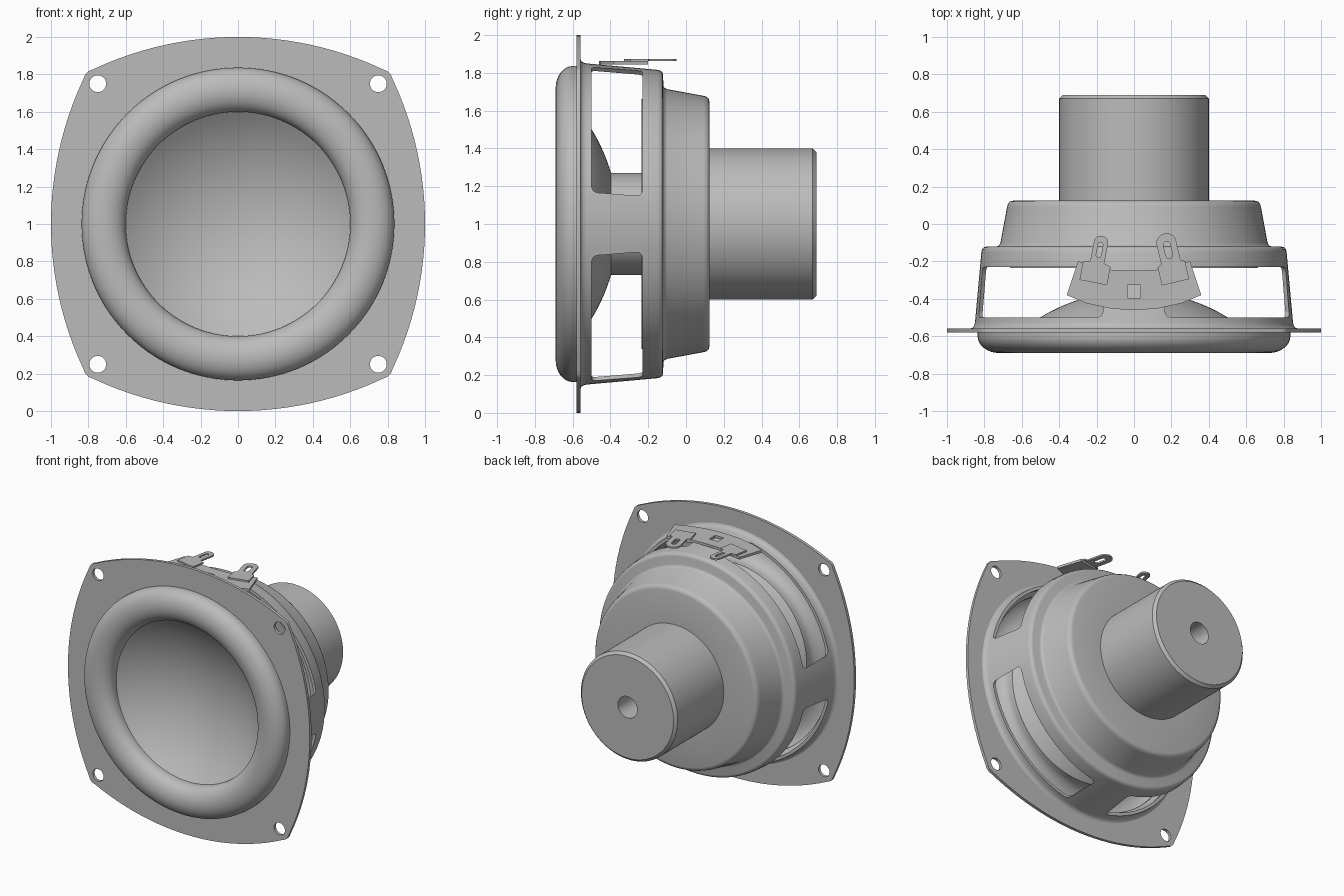
import bpy, bmesh
from math import sin, cos, pi, sqrt, radians

if "Cube" in bpy.data.objects:
    bpy.data.objects.remove(bpy.data.objects["Cube"])

SEG = 128
GREY = bpy.data.materials.new("mid_grey")
GREY.diffuse_color = (0.5, 0.5, 0.5, 1)
GREY.use_nodes = True
GREY.node_tree.nodes["Principled BSDF"].inputs["Base Color"].default_value = GREY.diffuse_color


def finish(ob, angle=30):
    bpy.ops.object.select_all(action='DESELECT')
    ob.select_set(True)
    bpy.context.view_layer.objects.active = ob
    bpy.ops.object.shade_smooth_by_angle(angle=radians(angle))
    if not ob.data.materials:
        ob.data.materials.append(GREY)


def lathe(name, profile, closed=False, angle=30):
    """Revolve (radius, y) points around the speaker axis at z = 1."""
    bm = bmesh.new()
    rings = []
    for r, y in profile:
        rings.append([bm.verts.new((r * cos(2 * pi * i / SEG), y, 1 + r * sin(2 * pi * i / SEG)))
                      for i in range(SEG)])
    pairs = list(zip(rings, rings[1:]))
    if closed:
        pairs.append((rings[-1], rings[0]))
    for a, b in pairs:
        for i in range(SEG):
            j = (i + 1) % SEG
            bm.faces.new((a[i], a[j], b[j], b[i]))
    bmesh.ops.remove_doubles(bm, verts=bm.verts, dist=1e-5)
    bmesh.ops.recalc_face_normals(bm, faces=bm.faces)
    me = bpy.data.meshes.new(name)
    bm.to_mesh(me)
    bm.free()
    ob = bpy.data.objects.new(name, me)
    bpy.context.collection.objects.link(ob)
    finish(ob, angle)
    return ob


def flat(name, loops, thick, loc, rot=(0, 0, 0)):
    """Flat plate from an outline plus hole loops."""
    cu = bpy.data.curves.new(name, 'CURVE')
    cu.dimensions = '2D'
    cu.fill_mode = 'BOTH'
    cu.extrude = thick / 2
    for pts in loops:
        sp = cu.splines.new('POLY')
        sp.points.add(len(pts) - 1)
        for p, (x, y) in zip(sp.points, pts):
            p.co = (x, y, 0, 1)
        sp.use_cyclic_u = True
    ob = bpy.data.objects.new(name, cu)
    ob.location, ob.rotation_euler = loc, rot
    bpy.context.collection.objects.link(ob)
    bpy.ops.object.select_all(action='DESELECT')
    ob.select_set(True)
    bpy.context.view_layer.objects.active = ob
    bpy.ops.object.convert(target='MESH')
    finish(bpy.context.view_layer.objects.active)


def circle(cx, cy, r, n=32):
    return [(cx + r * cos(2 * pi * i / n), cy + r * sin(2 * pi * i / n)) for i in range(n)]


# Mounting flange: four bowed sides, blunt corners, screw holes
R = 1.82
side = [(x, 1 - R + sqrt(R * R - x * x)) for x in [0.775 - 1.55 * i / 24 for i in range(25)]]
side += [(-0.80, 0.817), (-0.817, 0.80)]
outline = []
for k in range(4):
    c, s = cos(k * pi / 2), sin(k * pi / 2)
    outline += [(x * c - y * s, x * s + y * c) for x, y in side]
holes = [circle(sx * 0.75, sz * 0.75, 0.045) for sx in (-1, 1) for sz in (-1, 1)]
flat("mounting_flange", [outline, circle(0, 0, 0.8, SEG)] + holes, 0.022,
     (0, -0.57, 1), (pi / 2, 0, 0))

# Rubber surround: half roll
roll = [(0.718 + 0.118 * cos(t), -0.60 - 0.09 * sin(t)) for t in [pi * i / 24 for i in range(25)]]
lathe("surround", [(0.836, -0.565)] + roll + [(0.60, -0.575)])

# Dished cone, thin sheet with front and back skins
D = 0.96
dish = [(0.6 * i / 16, -0.37 - D + sqrt(D * D - (0.6 * i / 16) ** 2)) for i in range(17)]
lathe("cone", dish + [(r, y + 0.012) for r, y in reversed(dish)])

# Voice coil and rippled spider
lathe("voice_coil", [(0.27, -0.402), (0.27, 0.11)])
lathe("spider", [(0.27 + 0.46 * i / 48, -0.215 + 0.012 * sin(i * pi / 4) * (i < 41) - 0.02 * (i >= 41))
                 for i in range(49)])

# Basket shell
basket = lathe("basket", [
    (0.878, -0.56), (0.864, -0.555), (0.855, -0.545), (0.85, -0.525), (0.816, -0.15), (0.812, -0.135),
    (0.803, -0.125), (0.79, -0.121), (0.735, -0.12), (0.722, -0.115), (0.714, -0.10),
    (0.679, 0.09), (0.674, 0.108), (0.664, 0.12), (0.645, 0.125), (0.38, 0.125),
    (0.38, 0.10), (0.635, 0.10), (0.655, 0.085), (0.69, -0.12), (0.70, -0.14),
    (0.775, -0.145), (0.793, -0.16), (0.828, -0.53), (0.80, -0.56)], closed=True, angle=48)

# Four rounded windows cut in the basket wall
for k in range(4):
    a = pi / 4 + k * pi / 2
    bpy.ops.mesh.primitive_cube_add(size=1, location=(0.85 * sin(a), -0.365, 1 + 0.85 * cos(a)),
                                    rotation=(0, a, 0))
    cutter = bpy.context.object
    cutter.name = "window_cutter"
    cutter.hide_render = True
    cutter.data.materials.append(GREY)
    for v in cutter.data.vertices:
        v.co.x *= 0.937
        v.co.y *= 0.27
        v.co.z *= 0.6
    bev = cutter.modifiers.new("round", 'BEVEL')
    bev.width, bev.segments = 0.03, 4
    mod = basket.modifiers.new("window", 'BOOLEAN')
    mod.operation, mod.object = 'DIFFERENCE', cutter
    bpy.context.view_layer.objects.active = basket
    bpy.ops.object.modifier_apply(modifier=mod.name)
    bpy.data.objects.remove(cutter)
finish(basket, 48)

# Magnet can with chamfered rim and a blind vent hole
lathe("magnet", [(0, 0.3), (0.08, 0.3), (0.08, 0.69), (0.38, 0.69), (0.4, 0.67),
                 (0.4, 0.05), (0, 0.05)])

# Terminal board on the top rib
half = [(0, -0.46), (0.12, -0.453), (0.25, -0.425), (0.36, -0.38), (0.30, -0.20), (0.24, -0.21),
        (0.15, -0.225), (0.12, -0.245), (0, -0.25)]
board = half + [(-x, y) for x, y in reversed(half[1:-1])]
q = 0.035
flat("terminal_board", [board, [(-q, -0.36 - q), (q, -0.36 - q), (q, -0.36 + q), (-q, -0.36 + q)]],
     0.018, (0, 0, 1.853))


# Solder lugs: wide foot, rounded tab, slotted eye
def lug(name, x, w, tilt):
    tab = [(w * cos(t), 0.10 + 0.9 * w * sin(t)) for t in [pi * i / 10 for i in range(11)]]
    shape = [(-0.075, -0.12), (0.075, -0.12), (0.075, -0.02), (w, -0.01)] + tab + [(-w, -0.01), (-0.075, -0.02)]
    e = 0.35 * w
    eye = [(e * cos(t), (0.085 if i < 9 else 0.03) + e * sin(t))
           for i, t in enumerate([pi * j / 8 for j in range(9)] + [pi + pi * j / 8 for j in range(9)])]
    flat(name, [shape, eye], 0.012, (x, -0.195, 1.868), (0, 0, radians(tilt)))


lug("lug_left", -0.195, 0.038, -11)
lug("lug_right", 0.195, 0.053, 13)
